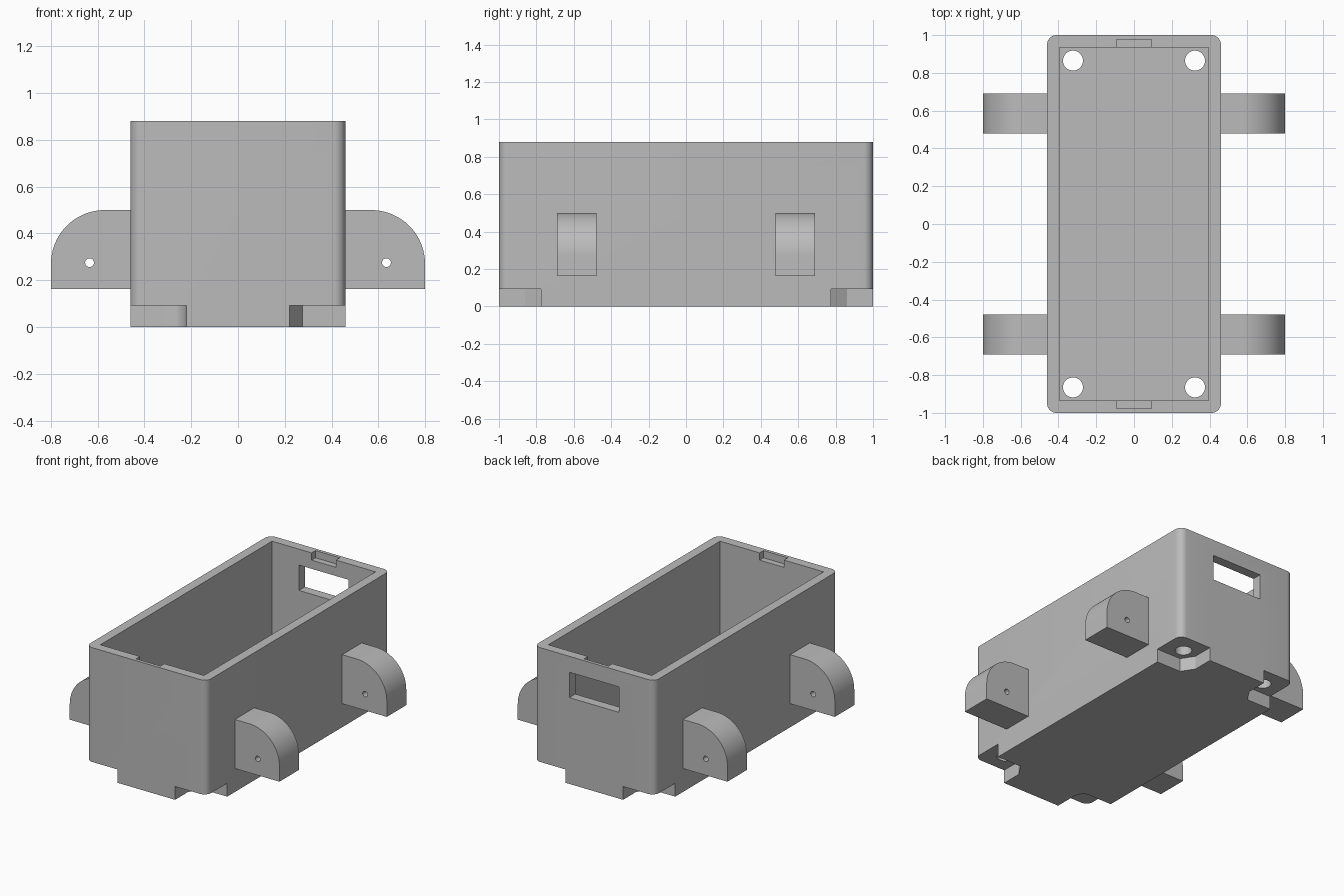
import bpy, bmesh, math
from mathutils import Matrix

cube = bpy.data.objects.get("Cube")
if cube:
    bpy.data.objects.remove(cube, do_unlink=True)

grey = bpy.data.materials.new("plain grey")
grey.use_nodes = True
colour = (0.5, 0.5, 0.5, 1)
grey.diffuse_color = colour
grey.node_tree.nodes["Principled BSDF"].inputs["Base Color"].default_value = colour

HALF_X, HALF_Y, TOP = 0.46, 1.0, 0.88
IN_X, IN_Y, FLOOR = 0.395, 0.935, 0.155


def prism(name, points, low, high, matrix=Matrix()):
    """Extrude a flat outline from low to high along local z."""
    bm = bmesh.new()
    face = bm.faces.new([bm.verts.new((x, y, low)) for x, y in points])
    grown = bmesh.ops.extrude_face_region(bm, geom=[face])["geom"]
    moved = [v for v in grown if isinstance(v, bmesh.types.BMVert)]
    bmesh.ops.translate(bm, verts=moved, vec=(0, 0, high - low))
    bm.transform(matrix)
    bmesh.ops.recalc_face_normals(bm, faces=bm.faces)
    mesh = bpy.data.meshes.new(name)
    bm.to_mesh(mesh)
    bm.free()
    mesh.materials.append(grey)
    obj = bpy.data.objects.new(name, mesh)
    bpy.context.collection.objects.link(obj)
    return obj


def arc(cx, cy, rx, ry, start, end, steps):
    angles = [math.radians(start + (end - start) * i / steps) for i in range(steps + 1)]
    return [(cx + rx * math.cos(a), cy + ry * math.sin(a)) for a in angles]


def circle(cx, cy, r, steps=40):
    return arc(cx, cy, r, r, 0, 360, steps)[:-1]


def rect(x0, x1, y0, y1):
    return [(x0, y0), (x1, y0), (x1, y1), (x0, y1)]


def cut(target, cutters):
    for cutter in cutters:
        cutter.hide_render = True
        mod = target.modifiers.new("cut", "BOOLEAN")
        mod.operation = "DIFFERENCE"
        mod.solver = "EXACT"
        mod.object = cutter
        bpy.context.view_layer.objects.active = target
        bpy.ops.object.modifier_apply(modifier=mod.name)
        bpy.data.objects.remove(cutter, do_unlink=True)


def smooth(obj):
    bpy.ops.object.select_all(action="DESELECT")
    obj.select_set(True)
    bpy.context.view_layer.objects.active = obj
    bpy.ops.object.shade_smooth_by_angle(angle=math.radians(30))


# Rounded outer shell
R = 0.05
outline = []
for i, (sx, sy) in enumerate([(1, 1), (-1, 1), (-1, -1), (1, -1)]):
    outline += arc(sx * (HALF_X - R), sy * (HALF_Y - R), R, R, 90 * i, 90 * i + 90, 8)
body = prism("box_body", outline, 0, TOP)

# Open interior and rear window
cutters = [
    prism("cavity", rect(-IN_X, IN_X, -IN_Y, IN_Y), FLOOR, TOP + 0.1),
    prism("window", rect(-0.19, 0.19, IN_Y - 0.05, HALF_Y + 0.1), 0.595, 0.77),
]

# Lid catch slots in the end walls
for s in (-1, 1):
    slot = rect(-0.093, 0.093, s * (IN_Y - 0.05), s * 0.977)
    cutters.append(prism("catch_slot", slot, TOP - 0.05, TOP + 0.1))

# Corner foot recesses and screw holes
for sx in (-1, 1):
    for sy in (-1, 1):
        if sx < 0 and sy < 0:
            inner = arc(0.275, 0.86, 0.055, 0.085, 180, 270, 8)
        else:
            inner = [(0.22, 0.86), (0.275, 0.775)]
        recess = inner + [(0.6, 0.775), (0.6, 1.1), (0.22, 1.1)]
        cutters.append(prism("recess", [(sx * x, sy * y) for x, y in recess], -0.1, 0.092))
        cutters.append(prism("screw_hole", circle(sx * 0.323, sy * 0.865, 0.053), 0.05, 0.3))
cut(body, cutters)
smooth(body)

# Rounded axle brackets on both sides
upright = Matrix.Rotation(math.radians(90), 4, "X")
for sx, side in ((1, "left"), (-1, "right")):
    for sy, end in ((-1, "front"), (1, "rear")):
        profile = [(HALF_X, 0.162), (0.8, 0.162)]
        profile += arc(0.57, 0.27, 0.23, 0.23, 0, 90, 20) + [(HALF_X, 0.5)]
        place = Matrix.Translation((0, sy * 0.585, 0)) @ upright
        bracket = prism(f"{end}_{side}_axle_bracket",
                        [(sx * x, z) for x, z in profile], -0.106, 0.106, place)
        cut(bracket, [prism("axle_hole", circle(sx * 0.635, 0.275, 0.019, 20),
                            -0.2, 0.2, place)])
        smooth(bracket)
